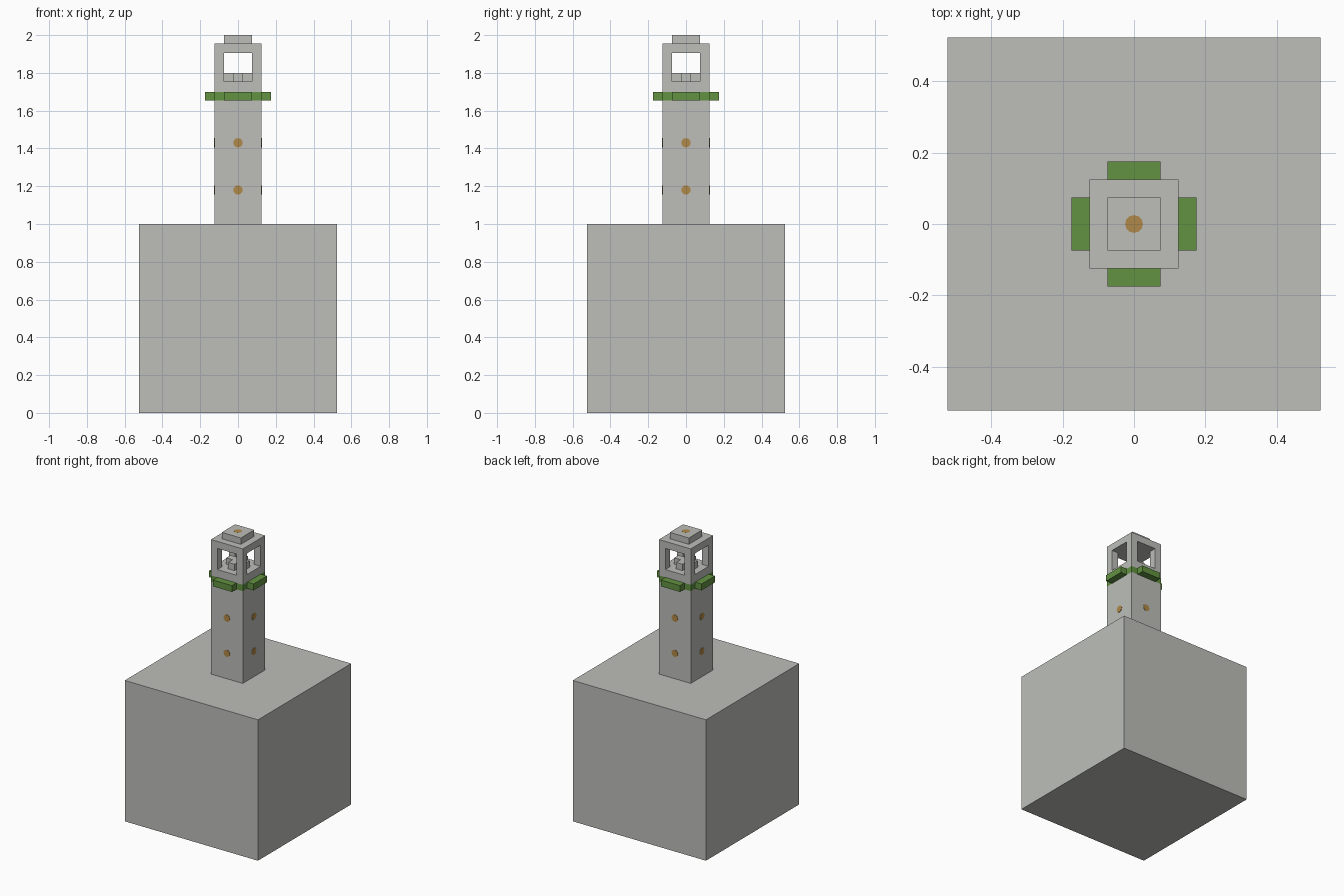
import bpy
import math
from mathutils import Vector

# Remove the default cube
default = bpy.data.objects.get("Cube")
if default:
    bpy.data.objects.remove(default, do_unlink=True)


def material(name, r, g, b):
    mat = bpy.data.materials.new(name)
    mat.use_nodes = True
    mat.diffuse_color = (r, g, b, 1)
    mat.node_tree.nodes["Principled BSDF"].inputs["Base Color"].default_value = (r, g, b, 1)
    return mat


STONE = material("grey stone", 0.51, 0.52, 0.49)
GREEN = material("green", 0.122, 0.287, 0.054)
ORANGE = material("orange", 0.434, 0.25, 0.065)


def box(name, mat, x, y, z):
    """Box spanning the (low, high) ranges on each axis."""
    spans = (x, y, z)
    bpy.ops.mesh.primitive_cube_add(size=1, location=[sum(s) / 2 for s in spans])
    obj = bpy.context.object
    obj.name = name
    obj.scale = [s[1] - s[0] for s in spans]
    bpy.ops.object.transform_apply(location=False, rotation=False, scale=True)
    obj.data.materials.append(mat)
    return obj


def around(half):
    return (-half, half)


def dot(name, position, normal):
    """Thin painted disc lying on a face."""
    bpy.ops.mesh.primitive_cylinder_add(vertices=12, radius=DOT, depth=0.004, location=position)
    obj = bpy.context.object
    obj.name = name
    obj.rotation_euler = Vector(normal).to_track_quat("Z", "Y").to_euler()
    obj.data.materials.append(ORANGE)


BASE, TOWER, INNER, LAMP, DOT = 0.523, 0.125, 0.075, 0.025, 0.025
BALCONY = (1.655, 1.70)
FLOOR, CEILING, ROOF = 1.755, 1.905, 1.955

# Plinth and tower shaft
box("plinth", STONE, around(BASE), around(BASE), (0, 1))
box("tower_shaft", STONE, around(TOWER), around(TOWER), (1, BALCONY[0]))

# Green band with a balcony on each side
box("green_band", GREEN, around(TOWER), around(TOWER), BALCONY)
for side, low in (("left", TOWER), ("right", -TOWER - 0.05)):
    box(side + "_balcony", GREEN, (low, low + 0.05), around(INNER), BALCONY)
for side, low in (("back", TOWER), ("front", -TOWER - 0.05)):
    box(side + "_balcony", GREEN, around(INNER), (low, low + 0.05), BALCONY)

# Open lantern room: floor, corner posts, roof and cap
box("lantern_floor", STONE, around(TOWER), around(TOWER), (BALCONY[1], FLOOR))
for sx in (-1, 1):
    for sy in (-1, 1):
        xs = sorted((sx * INNER, sx * TOWER))
        ys = sorted((sy * INNER, sy * TOWER))
        box("lantern_post", STONE, xs, ys, (FLOOR, CEILING))
box("lantern_roof", STONE, around(TOWER), around(TOWER), (CEILING, ROOF))
box("roof_cap", STONE, around(INNER), around(INNER), (ROOF, 2))

# Cross-shaped lamp stand
LAMP_Z = (FLOOR, FLOOR + 0.045)
box("lamp_cross_bar", STONE, around(INNER), around(LAMP), LAMP_Z)
for side, ys in (("front", (-INNER, -LAMP)), ("back", (LAMP, INNER))):
    box(side + "_lamp_arm", STONE, around(LAMP), ys, LAMP_Z)

# Painted dots on the shaft sides and on the cap
for turn in range(4):
    normal = Vector((round(math.cos(turn * math.pi / 2)), round(math.sin(turn * math.pi / 2)), 0))
    for z in (1.18, 1.43):
        dot("shaft_dot", normal * TOWER + Vector((0, 0, z)), normal)
dot("cap_dot", (0, 0, 1.999), (0, 0, 1))
